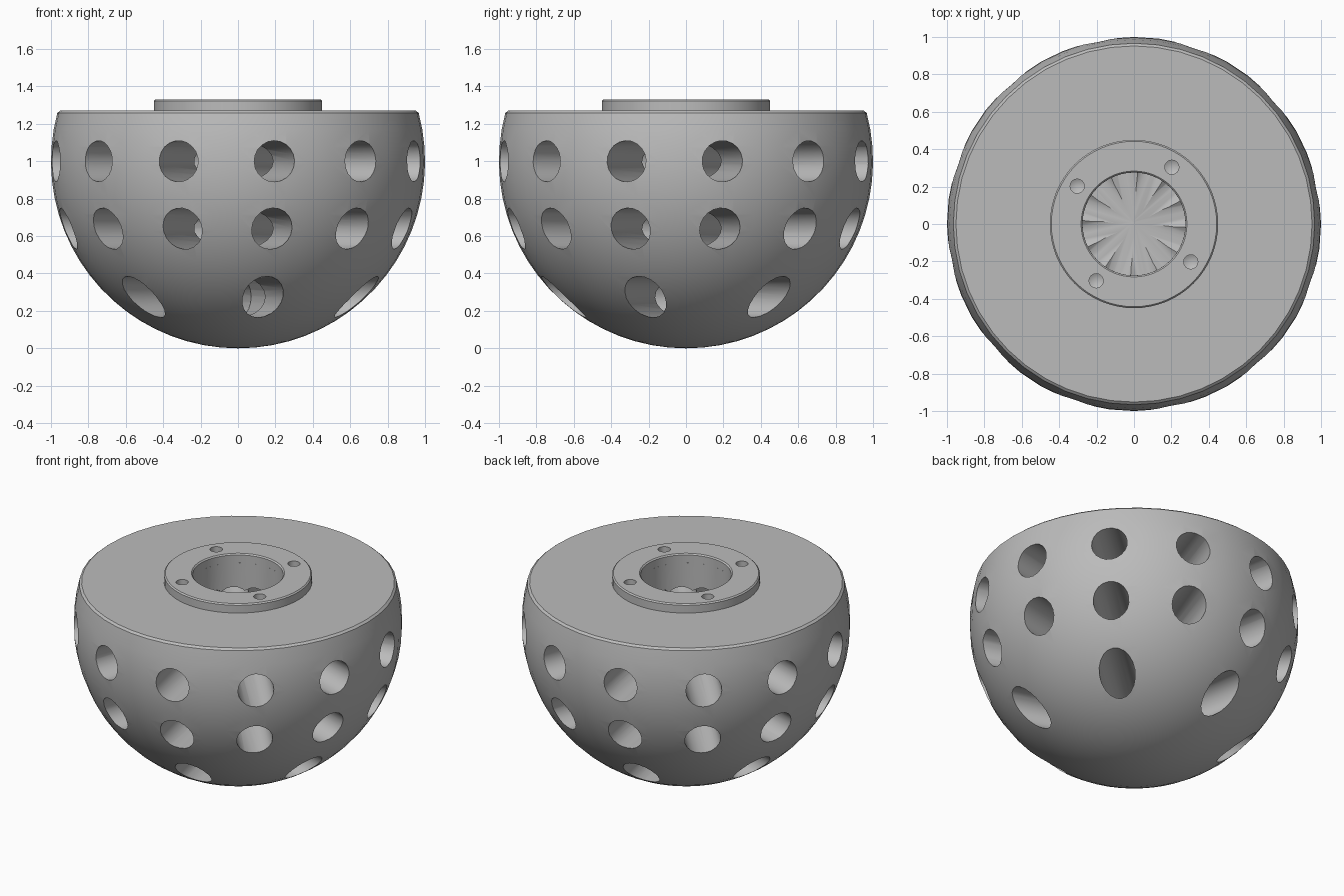
import bpy, bmesh, math
from mathutils import Matrix, Vector

cube = bpy.data.objects.get("Cube")
if cube:
    bpy.data.objects.remove(cube, do_unlink=True)

grey = bpy.data.materials.new("plain_grey")
grey.use_nodes = True
grey.diffuse_color = (0.5, 0.5, 0.5, 1)
grey.node_tree.nodes["Principled BSDF"].inputs["Base Color"].default_value = grey.diffuse_color

TWIST = math.atan(0.2)   # all drilled patterns are turned by this angle


def add_object(name, bm):
    bmesh.ops.recalc_face_normals(bm, faces=bm.faces)
    mesh = bpy.data.meshes.new(name)
    bm.to_mesh(mesh)
    bm.free()
    mesh.materials.append(grey)
    obj = bpy.data.objects.new(name, mesh)
    bpy.context.collection.objects.link(obj)
    return obj


def lathe(name, profile, steps, closed=False):
    """Spin an (r, z) profile around the z axis."""
    bm = bmesh.new()
    verts = [bm.verts.new((r, 0, z)) for r, z in profile]
    pairs = list(zip(verts, verts[1:]))
    if closed:
        pairs.append((verts[-1], verts[0]))
    edges = [bm.edges.new(p) for p in pairs]
    bmesh.ops.spin(bm, geom=verts + edges, cent=(0, 0, 0), axis=(0, 0, 1),
                   angle=math.tau, steps=steps)
    bmesh.ops.remove_doubles(bm, verts=bm.verts, dist=0.0005)
    return add_object(name, bm)


def drill(obj, cutters):
    """Subtract the cutters, then bake the result and discard them."""
    for cutter in cutters:
        cutter.hide_render = True
        mod = obj.modifiers.new("drill", 'BOOLEAN')
        mod.operation, mod.solver, mod.object = 'DIFFERENCE', 'EXACT', cutter
    graph = bpy.context.evaluated_depsgraph_get()
    mesh = bpy.data.meshes.new_from_object(obj.evaluated_get(graph))
    obj.modifiers.clear()
    obj.data = mesh
    for cutter in cutters:
        bpy.data.objects.remove(cutter, do_unlink=True)


def through_cutter(angle, z, roll):
    """Horizontal cylinder through the axis, drilling two opposite holes."""
    bm = bmesh.new()
    aim = (Matrix.Translation((0, 0, z)) @ Matrix.Rotation(angle, 4, 'Z')
           @ Matrix.Rotation(math.pi / 2, 4, 'X') @ Matrix.Rotation(roll, 4, 'Z'))
    bmesh.ops.create_cone(bm, cap_ends=True, segments=20, radius1=0.11,
                          radius2=0.11, depth=2.4, matrix=aim)
    return add_object("hole_cutter", bm)


# Bowl: truncated ball with a blind bore in its flat top
top, bore = 1.27, 0.275
rim = math.asin(top - 1 - 0.012)
rings = 20
profile = []
for i in range(rings + 1):
    a = -math.pi / 2 + (rim + math.pi / 2) * i / rings
    profile.append((math.cos(a), 1 + math.sin(a)))
profile[0] = (0, 0)
profile += [(0.952, top), (bore, top), (bore, 0.98), (0, 0.98)]
bowl = lathe("bowl", profile, 48)

# Three rows of radial holes
cutters = []
for z, count in ((1.0, 12), (0.64, 12), (0.275, 6)):
    for i in range(count // 2):
        cutters.append(through_cutter(TWIST + math.tau * i / count, z, 0.023 * (i + 1)))
drill(bowl, cutters)

# Raised flange ring with chamfered edges
flange = lathe("flange", [(bore, 1.26), (0.45, 1.26), (0.45, 1.322), (0.442, 1.33),
                          (bore + 0.008, 1.33), (bore, 1.322)], 64, closed=True)

# Four bolt holes with conical bottoms
bolts = []
for i in range(4):
    cutter = lathe("bolt_cutter", [(0, 1.275), (0.038, 1.295), (0.038, 1.36), (0, 1.36)], 16)
    a = TWIST + math.pi / 4 + i * math.pi / 2
    cutter.data.transform(Matrix.Translation(Vector((math.cos(a), math.sin(a), 0)) * 0.365))
    bolts.append(cutter)
drill(flange, bolts)

# Smooth curved surfaces, keep the drilled edges crisp
bpy.ops.object.select_all(action='DESELECT')
for obj in (bowl, flange):
    obj.select_set(True)
bpy.context.view_layer.objects.active = bowl
bpy.ops.object.shade_smooth_by_angle(angle=math.radians(30))
